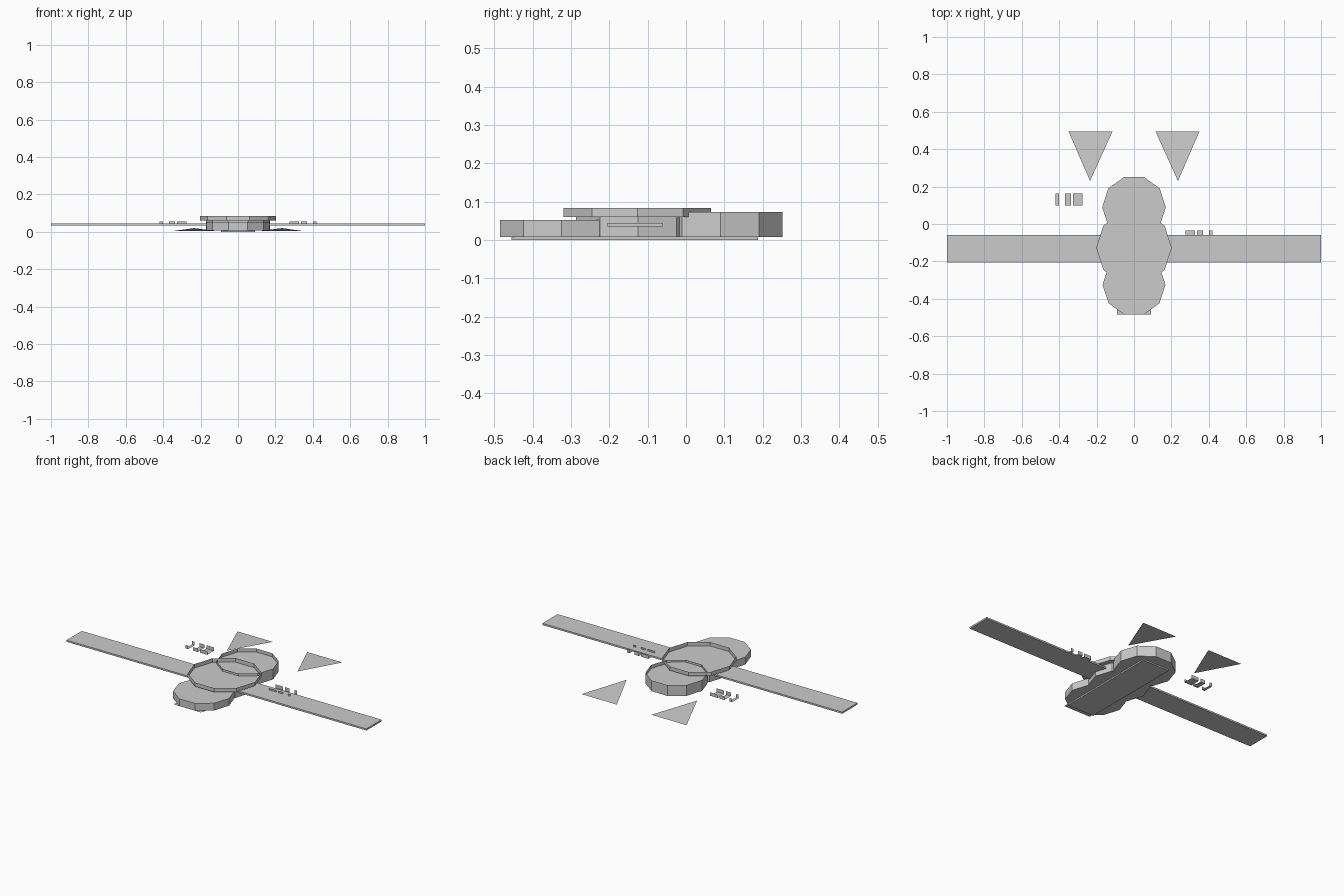
import bpy, bmesh, math

if "Cube" in bpy.data.objects:
    bpy.data.objects.remove(bpy.data.objects["Cube"])


def make(name, verts, faces):
    me = bpy.data.meshes.new(name)
    me.from_pydata(verts, [], faces)
    me.update()
    ob = bpy.data.objects.new(name, me)
    bpy.context.collection.objects.link(ob)
    return ob


def ring(y, r, z):
    return [(r * math.cos(math.tau * i / 10), y + r * math.sin(math.tau * i / 10), z)
            for i in range(10)]


def drum(name, y, r, z0, z1, top=True, bottom=True):
    faces = [(i, (i + 1) % 10, (i + 1) % 10 + 10, i + 10) for i in range(10)]
    if top:
        faces.append(tuple(range(10, 20)))
    if bottom:
        faces.append(tuple(range(9, -1, -1)))
    return make(name, ring(y, r, z0) + ring(y, r, z1), faces)


def box(name, x0, x1, y0, y1, z0, z1):
    v = [(x, y, z) for z in (z0, z1) for x, y in ((x0, y0), (x1, y0), (x1, y1), (x0, y1))]
    return make(name, v, [(3, 2, 1, 0), (4, 5, 6, 7), (0, 1, 5, 4),
                          (1, 2, 6, 5), (2, 3, 7, 6), (3, 0, 4, 7)])


# Ten-sided hull drums, two with an open thin rim on top
drum("front_hull", -0.325, 0.168, 0.008, 0.052)
drum("middle_hull", -0.125, 0.17, 0.008, 0.06)
drum("rear_hull", 0.09, 0.17, 0.008, 0.052)
drum("middle_tray", -0.127, 0.202, 0.06, 0.084, top=False)
drum("rear_rim", 0.09, 0.17, 0.052, 0.073, top=False, bottom=False)

# Wing and belly plate
box("wing", -1, 1, -0.205, -0.06, 0.035, 0.045)
box("belly_plate", -0.09, 0.09, -0.455, 0.188, 0.0, 0.008)
make("belly_lip", [(-0.09, -0.485, 0.008), (0.09, -0.485, 0.008),
                   (0.09, -0.455, 0.008), (-0.09, -0.455, 0.008)], [(0, 1, 2, 3)])

# Tilted triangular tail sheets and rows of small U-shaped brackets
for side, s, y0 in (("left", -1, 0.10), ("right", 1, -0.098)):
    make(side + "_tail_fin",
         [(s * 0.235, 0.23, 0.02), (s * 0.35, 0.495, 0.004), (s * 0.115, 0.495, 0.004)],
         [(0, 1, 2) if s > 0 else (0, 2, 1)])
    for k, (a, b) in enumerate(((0.275, 0.325), (0.338, 0.37), (0.402, 0.42))):
        x0, x1 = sorted((s * a, s * b))
        y1 = y0 + 0.062
        v = []
        for y, z in ((y0, 0.055), (y0, 0.034), (y1, 0.034), (y1, 0.055)):
            v += [(x0, y, z), (x1, y, z)]
        make(f"{side}_bracket_{k + 1}", v, [(0, 2, 3, 1), (2, 4, 5, 3), (4, 6, 7, 5)])
